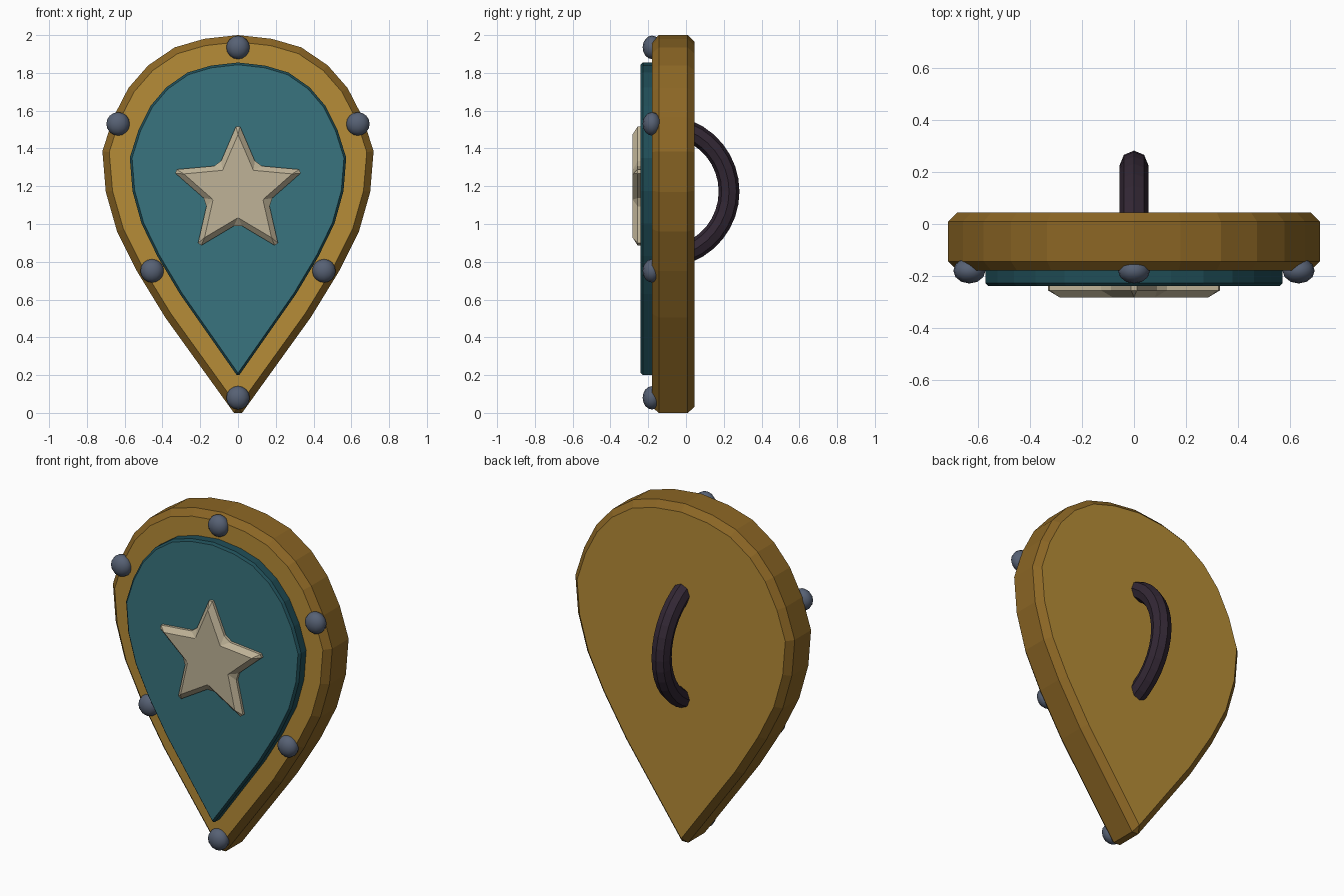
import bpy, bmesh, math
from mathutils import Vector

if "Cube" in bpy.data.objects:
    bpy.data.objects.remove(bpy.data.objects["Cube"])


def material(name, rgb):
    m = bpy.data.materials.new(name)
    m.diffuse_color = (*rgb, 1)
    m.use_nodes = True
    m.node_tree.nodes["Principled BSDF"].inputs["Base Color"].default_value = m.diffuse_color
    return m


GOLD = material("gold", (0.47, 0.265, 0.038))
DARK_GOLD = material("dark gold", (0.26, 0.133, 0.018))
TEAL = material("teal", (0.04, 0.175, 0.21))
DARK_TEAL = material("dark teal", (0.014, 0.075, 0.095))
IVORY = material("ivory", (0.52, 0.45, 0.31))
STEEL = material("steel", (0.095, 0.12, 0.175))
LEATHER = material("dark leather", (0.032, 0.02, 0.034))


def make_object(name, bm, mats):
    bmesh.ops.recalc_face_normals(bm, faces=bm.faces)
    mesh = bpy.data.meshes.new(name)
    bm.to_mesh(mesh)
    bm.free()
    for m in mats:
        mesh.materials.append(m)
    obj = bpy.data.objects.new(name, mesh)
    bpy.context.collection.objects.link(obj)
    return obj


def plate(name, outline, front, back, bevel, mats):
    """Extrude an x-z outline along y; sides and bevels use the last material."""
    bm = bmesh.new()
    face = bm.faces.new([bm.verts.new((x, front, z)) for x, z in outline])
    ext = bmesh.ops.extrude_face_region(bm, geom=[face])
    verts = [v for v in ext["geom"] if isinstance(v, bmesh.types.BMVert)]
    bmesh.ops.translate(bm, verts=verts, vec=(0, back - front, 0))
    bm.normal_update()
    for f in bm.faces:
        f.material_index = 0 if abs(f.normal.y) > 0.9 else len(mats) - 1
    obj = make_object(name, bm, mats)
    mod = obj.modifiers.new("bevel", "BEVEL")
    mod.width = bevel
    mod.segments = 1
    mod.limit_method = "ANGLE"
    mod.angle_limit = math.radians(30)
    mod.material = len(mats) - 1
    return obj


# Teardrop outline, mirrored from its right half
half = [(0.18, 1.98), (0.335, 1.935), (0.475, 1.84), (0.58, 1.72), (0.66, 1.565),
        (0.718, 1.385), (0.70, 1.17), (0.64, 0.96), (0.535, 0.75), (0.385, 0.505)]
drop = [(0, 2.0)] + half + [(0, -0.03)] + [(-x, z) for x, z in reversed(half)]

# Shield body and raised front panel
plate("shield_body", drop, -0.18, 0.045, 0.036, [GOLD, DARK_GOLD])
panel = [(x * 0.798, 0.215 + 0.82 * z) for x, z in drop]
plate("front_panel", panel, -0.24, -0.15, 0.012, [TEAL, DARK_TEAL])

# Star emblem
star = []
for i in range(10):
    r = 0.17 if i % 2 else 0.37
    a = i * math.pi / 5
    star.append((r * math.sin(a), 1.172 + r * math.cos(a)))
plate("star_emblem", star, -0.283, -0.205, 0.027, [IVORY])

# Rivets around the rim
rivets = [(0, 1.935), (0, 0.08)]
for s in (-1, 1):
    rivets += [(s * 0.635, 1.53), (s * 0.455, 0.752)]
for i, (x, z) in enumerate(rivets):
    bm = bmesh.new()
    bmesh.ops.create_uvsphere(bm, u_segments=12, v_segments=8, radius=0.062)
    for f in bm.faces:
        f.smooth = True
    obj = make_object(f"rivet_{i + 1}", bm, [STEEL])
    obj.location = (x, -0.18, z)
    obj.scale.y = 0.8

# Curved grip on the back: an eight-sided tube swept along an arc
bm = bmesh.new()
rings, steps, sides = [], 14, 8
for i in range(steps + 1):
    a = math.radians(-68 + 136 * i / steps)
    out = Vector((0, math.cos(a), math.sin(a)))
    centre = Vector((0, -0.12, 1.172)) + out * 0.348
    ring = []
    for k in range(sides):
        t = 2 * math.pi * k / sides
        ring.append(bm.verts.new(centre + out * (0.055 * math.cos(t))
                                 + Vector((0.055 * math.sin(t), 0, 0))))
    rings.append(ring)
for r0, r1 in zip(rings, rings[1:]):
    for k in range(sides):
        n = (k + 1) % sides
        bm.faces.new((r0[k], r0[n], r1[n], r1[k]))
bm.faces.new(rings[0])
bm.faces.new(rings[-1])
make_object("grip", bm, [LEATHER])
